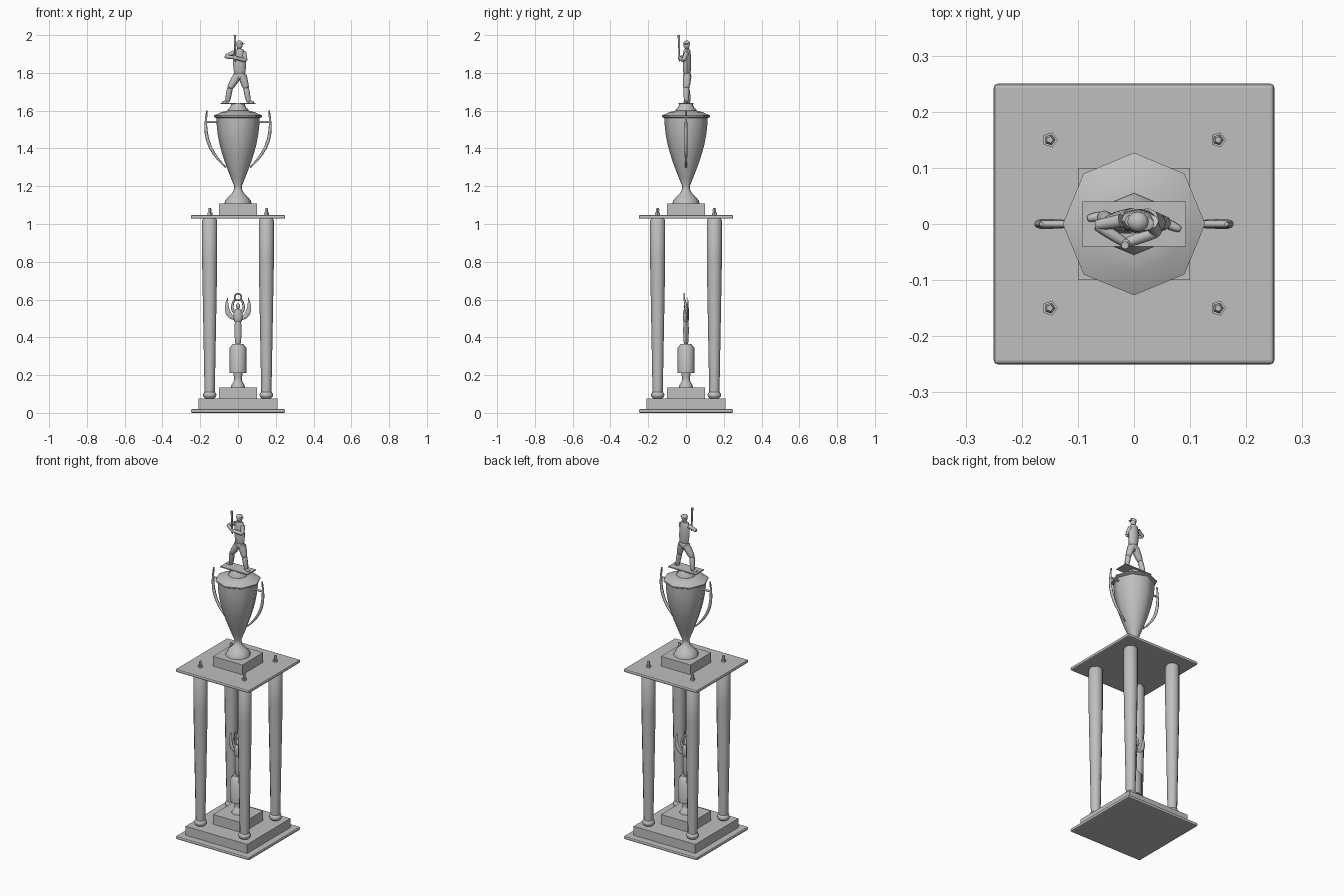
import bpy
import bmesh
import math
from mathutils import Vector, Matrix
from mathutils.geometry import interpolate_bezier

default_cube = bpy.data.objects.get("Cube")
if default_cube:
    bpy.data.objects.remove(default_cube, do_unlink=True)

grey = bpy.data.materials.new("plain grey")
grey.use_nodes = True
grey.diffuse_color = (0.52, 0.52, 0.52, 1)
grey.node_tree.nodes["Principled BSDF"].inputs["Base Color"].default_value = grey.diffuse_color


def finish(name, bm, smooth=True):
    """Turn a bmesh into a named, coloured object."""
    bmesh.ops.recalc_face_normals(bm, faces=bm.faces[:])
    mesh = bpy.data.meshes.new(name)
    bm.to_mesh(mesh)
    bm.free()
    mesh.materials.append(grey)
    obj = bpy.data.objects.new(name, mesh)
    bpy.context.collection.objects.link(obj)
    if smooth:
        bpy.ops.object.select_all(action="DESELECT")
        obj.select_set(True)
        bpy.context.view_layer.objects.active = obj
        bpy.ops.object.shade_smooth_by_angle(angle=math.radians(50))
    return obj


def box(name, half_x, half_y, bottom, height):
    bm = bmesh.new()
    bmesh.ops.create_cube(bm, size=1)
    bmesh.ops.scale(bm, vec=(half_x * 2, half_y * 2, height), verts=bm.verts)
    bmesh.ops.translate(bm, vec=(0, 0, bottom + height / 2), verts=bm.verts)
    return finish(name, bm, smooth=False)


def plate(name, bottom):
    """Wide square board with a rounded edge."""
    rounding = box(name, 0.25, 0.25, bottom, 0.02).modifiers.new("rounded edge", "BEVEL")
    rounding.width = 0.007
    rounding.segments = 2


def ball(name, centre, size):
    bm = bmesh.new()
    bmesh.ops.create_uvsphere(bm, u_segments=12, v_segments=8, radius=1)
    placing = Matrix.Translation(centre) @ Matrix.Diagonal((*size, 1))
    bmesh.ops.transform(bm, matrix=placing, verts=bm.verts)
    return finish(name, bm)


def skin_rings(name, ring_points):
    """Bridge a stack of rings of points and cap both ends."""
    bm = bmesh.new()
    rings = [[bm.verts.new(point) for point in ring] for ring in ring_points]
    for low, high in zip(rings, rings[1:]):
        for i in range(len(low)):
            bm.faces.new((low[i - 1], low[i], high[i], high[i - 1]))
    bm.faces.new(rings[0])
    bm.faces.new(rings[-1])
    return finish(name, bm)


def circle(sides):
    angles = [math.tau * i / sides for i in range(sides)]
    return [(math.cos(a), math.sin(a)) for a in angles]


def lathe(name, profile, sides=8, x=0, y=0):
    """Revolve (radius, height) pairs about a vertical axis."""
    skin_rings(name, [[(x + r * c, y + r * s, z) for c, s in circle(sides)] for r, z in profile])


def flare(radius, neck, bottom, top, steps=6):
    """S-shaped foot narrowing from radius to neck."""
    profile = []
    for i in range(steps + 1):
        t = i / steps
        blend = (1 + math.cos(math.pi * t)) / 2
        profile.append((neck + (radius - neck) * blend, bottom + (top - bottom) * t))
    return profile


def limb(name, path, start, end, bulge=0, depth=1):
    """Tapered oval tube along a straight line or a four-point curve."""
    first, last = path[0], path[-1]
    handles = path if len(path) == 4 else (first, first, last, last)
    points = interpolate_bezier(*[Vector(h) for h in handles], 9)
    rings = []
    for k, centre in enumerate(points):
        t = k / (len(points) - 1)
        radius = start + (end - start) * t + bulge * math.sin(math.pi * t)
        along = (points[min(k + 1, len(points) - 1)] - points[max(k - 1, 0)]).normalized()
        side = Vector((0, 1, 0)).cross(along).normalized()
        front = along.cross(side) * depth
        rings.append([centre + (side * c + front * s) * radius for c, s in circle(8)])
    skin_rings(name, rings)


# Stepped base and upper shelf
plate("base_plate", 0)
box("base_step", 0.21, 0.21, 0.02, 0.055)
box("lower_block", 0.1, 0.1, 0.075, 0.06)
plate("shelf", 1.028)
box("upper_block", 0.1, 0.1, 1.048, 0.06)

# Four tapered columns with bulb feet, and nuts on the shelf
for x in (-0.15, 0.15):
    for y in (-0.15, 0.15):
        ball("column_foot", (x, y, 0.095), (0.036, 0.036, 0.025))
        lathe("column", [(0.027, 0.1), (0.04, 0.8), (0.04, 1.02), (0.033, 1.03)], 12, x, y)
        lathe("column_nut", [(0.014, 1.04), (0.014, 1.06)], 5, x, y)
        lathe("column_stud", [(0.007, 1.06), (0.01, 1.075), (0.006, 1.085)], 5, x, y)

# Small pedestal between the columns
lathe("pedestal_foot", flare(0.037, 0.02, 0.135, 0.18) + [(0.025, 0.21)])
lathe("pedestal", [(0.045, 0.21), (0.045, 0.345), (0.026, 0.366)])

# Winged figure holding a ring
limb("winged_legs", [(0, 0, 0.36), (0, 0, 0.49)], 0.011, 0.014, 0.006, 0.8)
limb("winged_chest", [(0, 0, 0.48), (0, 0, 0.55)], 0.014, 0.012, 0.011, 0.7)
ball("winged_head", (0, 0, 0.565), (0.011, 0.012, 0.016))
for side in (-1, 1):
    wing = [(0.01 * side, 0.01, 0.5), (0.05 * side, 0.01, 0.5),
            (0.07 * side, 0.01, 0.55), (0.054 * side, 0.01, 0.61)]
    limb("wing", wing, 0.007, 0.002, 0.009, 0.4)
    arm = [(0.016 * side, 0, 0.53), (0.04 * side, 0, 0.55),
           (0.03 * side, 0, 0.58), (0.014 * side, -0.01, 0.605)]
    limb("raised_arm", arm, 0.008, 0.005)
bpy.ops.mesh.primitive_torus_add(major_radius=0.018, minor_radius=0.004,
                                 major_segments=16, minor_segments=6,
                                 location=(0, -0.01, 0.613), rotation=(math.pi / 2, 0, 0))
ring = bpy.context.object
ring.name = "raised_ring"
ring.data.materials.append(grey)
bpy.ops.object.shade_smooth_by_angle(angle=math.radians(60))

# Cup with a rounded bowl, lid and knob
bowl_steps = 8
bowl = []
for i in range(bowl_steps + 1):
    t = i / bowl_steps
    bowl.append((0.02 + 0.094 * math.sin(t * math.pi / 2), 1.2 + 0.36 * t))
lathe("cup", flare(0.072, 0.02, 1.108, 1.19) + bowl)
lathe("cup_lid", [(0.114, 1.56), (0.127, 1.567), (0.127, 1.574), (0.09, 1.592), (0.055, 1.6)])
lathe("lid_knob", [(0.055, 1.598), (0.055, 1.606), (0.038, 1.624), (0.036, 1.635)])

# Curved handles with a short bar to the rim
for side in (-1, 1):
    handle = [(0.165 * side, 0, 1.6), (0.18 * side, 0, 1.48),
              (0.17 * side, 0, 1.4), (0.065 * side, 0, 1.3)]
    limb("cup_handle", handle, 0.004, 0.004, 0.005)
    limb("handle_bar", [(0.1 * side, 0, 1.54), (0.168 * side, 0, 1.54)], 0.006, 0.006)

# Batter's body and head on a flat plate
box("figure_plate", 0.093, 0.04, 1.635, 0.006)
ball("batter_hips", (0.01, 0.006, 1.785), (0.031, 0.021, 0.025))
limb("batter_torso", [(0.01, 0.005, 1.79), (0.005, 0.005, 1.925)], 0.024, 0.022, 0.011, 0.65)
limb("batter_neck", [(0.005, 0.005, 1.91), (0.007, 0.004, 1.94)], 0.011, 0.01)
ball("batter_head", (0.008, 0.003, 1.947), (0.017, 0.016, 0.022))
ball("cap", (0.007, 0.004, 1.957), (0.019, 0.018, 0.014))
ball("cap_brim", (0.022, 0, 1.954), (0.014, 0.012, 0.003))

# Legs in a wide stance
for side in (-1, 1):
    hip = (0.01 + 0.013 * side, 0.006, 1.785)
    knee = (0.043 * side, 0.002, 1.72)
    ankle = (0.056 * side, 0.008 - 0.006 * side, 1.645)
    toe = (0.083 * side, -0.01 * side, 1.645)
    limb("thigh", [hip, knee], 0.023, 0.014, 0.002)
    limb("shin", [knee, ankle], 0.014, 0.008, 0.004)
    limb("foot", [ankle, toe], 0.008, 0.004, 0.002)

# Arms meeting at the bat
grip = (-0.015, -0.034, 1.88)
right_elbow = (-0.066, -0.002, 1.887)
left_elbow = (0.04, -0.014, 1.866)
limb("right_upper_arm", [(-0.022, 0.006, 1.908), right_elbow], 0.013, 0.009)
limb("right_forearm", [right_elbow, grip], 0.009, 0.007, 0.002)
limb("left_upper_arm", [(0.03, 0.004, 1.908), left_elbow], 0.014, 0.01)
limb("left_forearm", [left_elbow, grip], 0.01, 0.007, 0.002)
ball("hands", grip, (0.009, 0.008, 0.013))
limb("bat", [(-0.015, -0.034, 1.86), (-0.016, -0.038, 2)], 0.003, 0.007)
